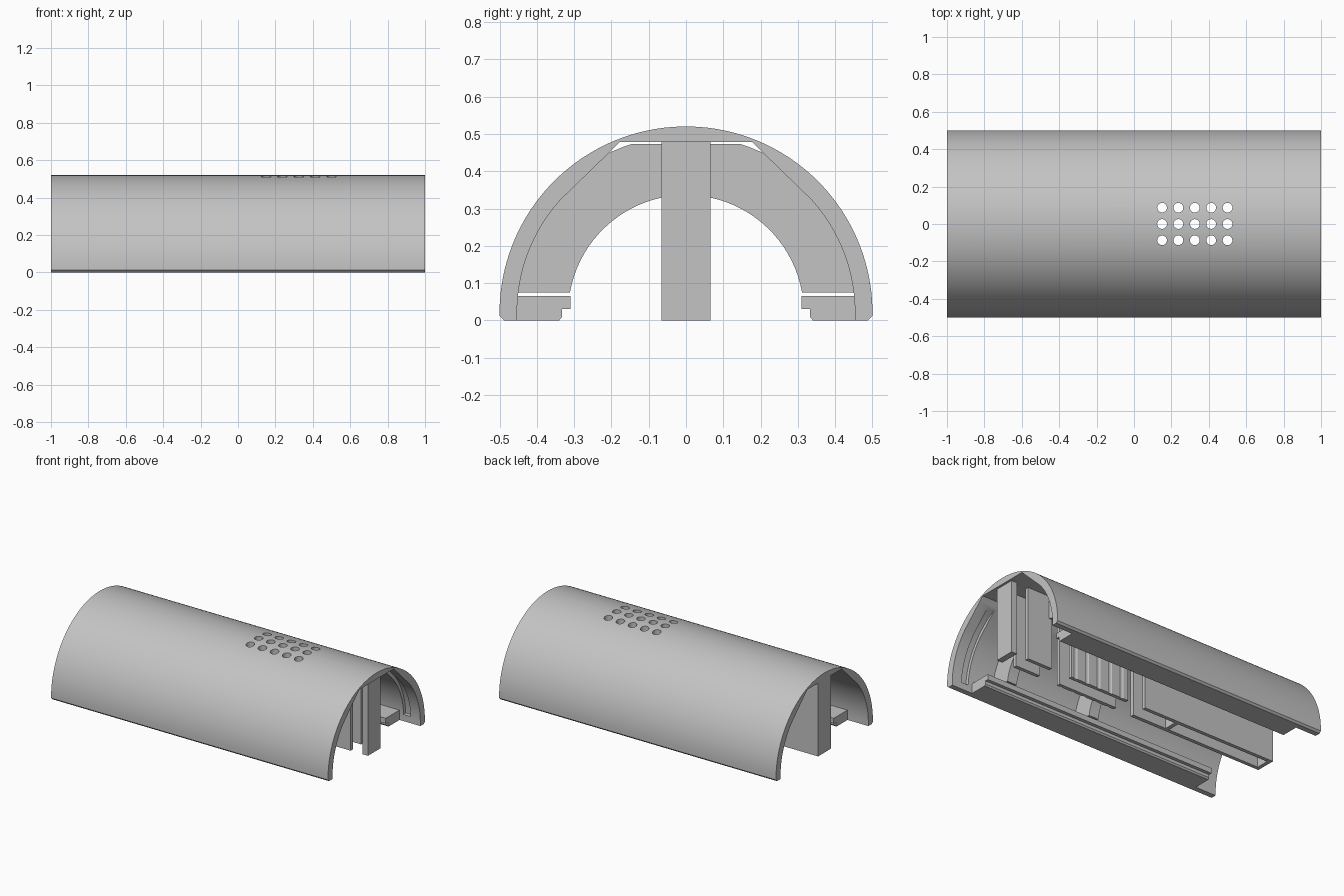
import bpy, bmesh
from math import sin, cos, radians, sqrt, asin, degrees

if "Cube" in bpy.data.objects:
    bpy.data.objects.remove(bpy.data.objects["Cube"], do_unlink=True)

grey = bpy.data.materials.new("light_grey_plastic")
grey.use_nodes = True
GREY = (0.55, 0.55, 0.55, 1)
grey.diffuse_color = GREY
grey.node_tree.nodes["Principled BSDF"].inputs["Base Color"].default_value = GREY

CZ = 0.02        # height of the cylinder axis
CEILING = 0.478  # flat underside of the crown
SLOT = 0.066     # half width of the central channel


def finish(name, bm):
    bmesh.ops.recalc_face_normals(bm, faces=bm.faces)
    me = bpy.data.meshes.new(name)
    bm.to_mesh(me)
    bm.free()
    me.materials.append(grey)
    ob = bpy.data.objects.new(name, me)
    bpy.context.collection.objects.link(ob)
    return ob


def prism(name, profile, x0, x1):
    """Extrude a closed (y, z) profile along x."""
    bm = bmesh.new()
    face = bm.faces.new([bm.verts.new((x0, y, z)) for y, z in profile])
    res = bmesh.ops.extrude_face_region(bm, geom=[face])
    moved = [v for v in res["geom"] if isinstance(v, bmesh.types.BMVert)]
    bmesh.ops.translate(bm, verts=moved, vec=(x1 - x0, 0, 0))
    return finish(name, bm)


def box(name, x0, x1, y0, y1, z0=0, z1=0.482):
    return prism(name, [(y0, z0), (y1, z0), (y1, z1), (y0, z1)], x0, x1)


def arc(r, a0, a1, n):
    steps = [radians(a0 + (a1 - a0) * i / n) for i in range(n + 1)]
    return [(r * cos(a), CZ + r * sin(a)) for a in steps]


def mirrored(pts):
    return [(-y, z) for y, z in reversed(pts)]


def angle_at(r, z):
    return degrees(asin((z - CZ) / r))


def cut(ob, cutter):
    mod = ob.modifiers.new("cut", "BOOLEAN")
    mod.operation = "DIFFERENCE"
    mod.solver = "EXACT"
    mod.object = cutter
    activate(ob)
    bpy.ops.object.modifier_apply(modifier=mod.name)


def activate(ob):
    bpy.ops.object.select_all(action="DESELECT")
    ob.select_set(True)
    bpy.context.view_layer.objects.active = ob


parts = []

# Half-round outer shell with chamfered feet and a flat crown underside
outer = [(0.488, 0), (0.5, 0.012)] + arc(0.5, 0, 180, 80)[1:-1] + [(-0.5, 0.012), (-0.488, 0)]
half_inner = [(0.453, 0)] + arc(0.453, 0, 42, 18) + [(0.205, 0.451), (0.178, CEILING)]
inner = half_inner + mirrored(half_inner)
shell = prism("outer_shell", outer + inner[::-1], -1, 1)
parts.append(shell)

# Shallow seating groove inside the shell near one end
top = angle_at(0.475, 0.45)
for side in (1, -1):
    band = arc(0.475, 3, top, 16) + arc(0.43, top, 3, 16)
    groove = prism("groove_cutter", band if side > 0 else mirrored(band), 0.88, 0.93)
    cut(shell, groove)
    bpy.data.objects.remove(groove, do_unlink=True)

# Side flanges along both lower edges
ledge = [(0.465, 0), (0.34, 0), (0.332, 0.01), (0.332, 0.03),
         (0.31, 0.03), (0.31, 0.065), (0.465, 0.065)]
parts.append(prism("left_flange", ledge, -0.85, 0.85))
parts.append(prism("right_flange", mirrored(ledge), -0.85, 0.85))

# Deep arched ribs
R_IN, R_OUT, FOOT = 0.316, 0.476, 0.075
a_in, a_out = angle_at(R_IN, FOOT), angle_at(R_OUT, FOOT)
a_top = angle_at(R_OUT, CEILING)
rib = (arc(R_OUT, a_out, a_top - 2, 20) + mirrored(arc(R_OUT, a_out, a_top - 2, 20))
       + arc(R_IN, 180 - a_in, a_in, 40))
for name, x0, x1 in (("front_arch_rib", 0.63, 0.70), ("middle_arch_rib", 0.01, 0.08)):
    parts.append(prism(name, rib, x0, x1))

# Central channel walls, in pairs
walls = []
for name, x0, x1 in (("short_wall", 0.68, 0.86), ("grille_wall", 0.10, 0.53),
                     ("long_wall", -1.0, -0.03)):
    for side, y0, y1 in (("left", 0.042, SLOT), ("right", -SLOT, -0.042)):
        walls.append(box(f"{name}_{side}", x0, x1, y0, y1))
parts += walls

# End post and the cross walls that close the long compartment
parts.append(box("end_post", 0.945, 0.985, -SLOT, SLOT))
parts.append(box("compartment_end", -1.0, -0.975, -0.05, 0.05))
parts.append(box("compartment_divider", -0.30, -0.275, -0.05, 0.05))

# Grid of round holes through the crown, grazing the walls beneath
bm = bmesh.new()
for i in range(5):
    for y in (-0.087, 0, 0.087):
        res = bmesh.ops.create_cone(bm, cap_ends=True, segments=24, radius1=0.026,
                                    radius2=0.026, depth=1.2)
        bmesh.ops.translate(bm, verts=res["verts"], vec=(0.15 + i * 0.0875, y, 0.2))
holes = finish("hole_cutter", bm)
for ob in [shell] + [w for w in walls if w.name.startswith("grille")]:
    cut(ob, holes)
bpy.data.objects.remove(holes, do_unlink=True)

for ob in parts:
    activate(ob)
    bpy.ops.object.shade_smooth_by_angle(angle=radians(25))
